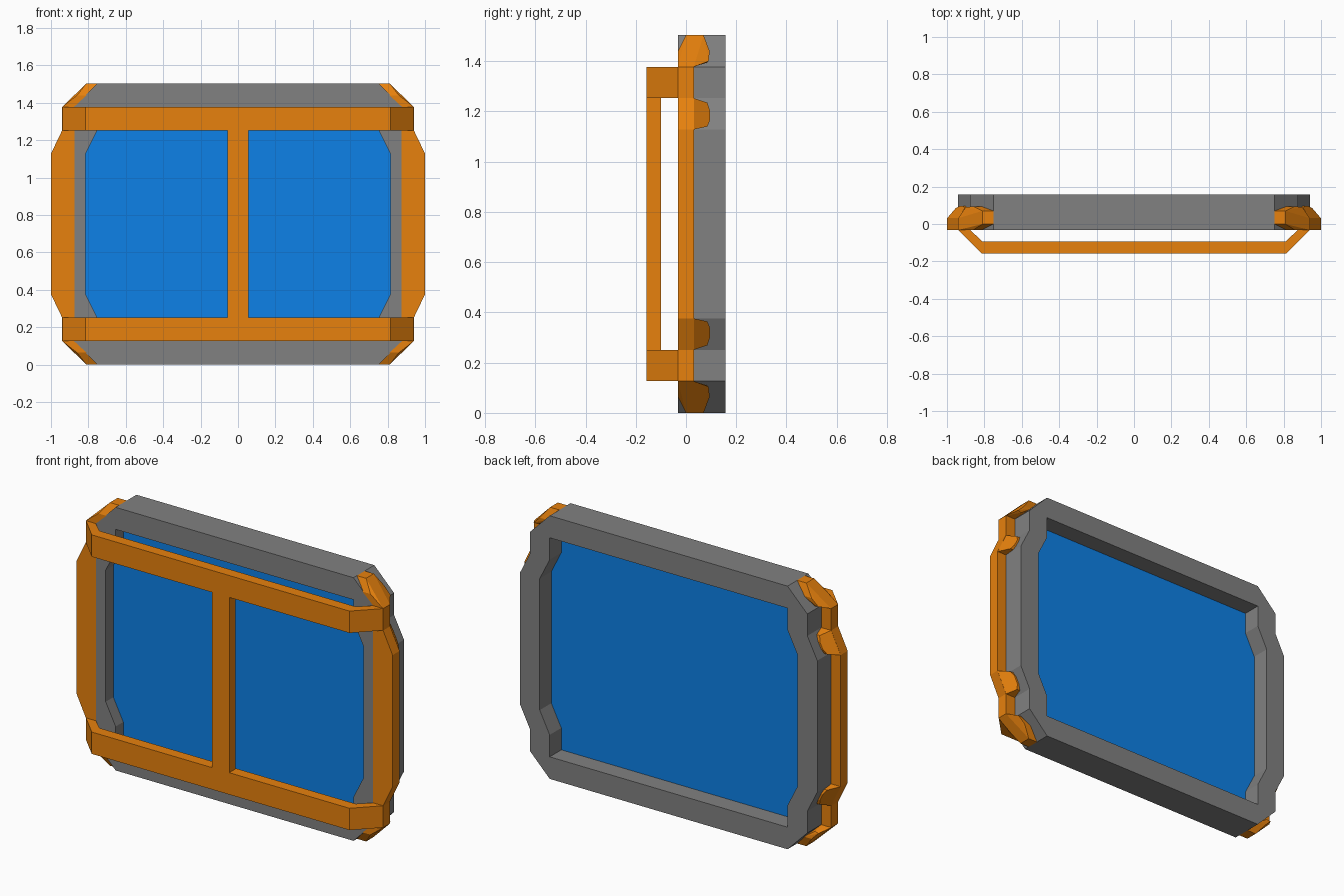
import bpy, bmesh

if "Cube" in bpy.data.objects:
    bpy.data.objects.remove(bpy.data.objects["Cube"])


def material(name, rgb):
    m = bpy.data.materials.new(name)
    m.diffuse_color = (*rgb, 1)
    m.use_nodes = True
    m.node_tree.nodes["Principled BSDF"].inputs["Base Color"].default_value = m.diffuse_color
    return m


ORANGE = material("orange", (0.8, 0.22, 0.004))
BLUE = material("blue", (0.004, 0.22, 0.8))
GREY = material("dark_grey", (0.22, 0.22, 0.22))


def finish(bm, name, mat):
    bmesh.ops.recalc_face_normals(bm, faces=bm.faces[:])
    mesh = bpy.data.meshes.new(name)
    bm.to_mesh(mesh)
    bm.free()
    ob = bpy.data.objects.new(name, mesh)
    bpy.context.collection.objects.link(ob)
    mesh.materials.append(mat)
    return ob


def prism(name, pts, axis, lo, hi, mat):
    """Extrude an outline along y (points are x,z) or z (points are x,y)."""
    at = (lambda p, t: (p[0], t, p[1])) if axis == 'y' else (lambda p, t: (p[0], p[1], t))
    bm = bmesh.new()
    f = bm.faces.new([bm.verts.new(at(p, lo)) for p in pts])
    r = bmesh.ops.extrude_face_region(bm, geom=[f], use_keep_orig=True)
    step = [b - a for a, b in zip(at((0, 0), lo), at((0, 0), hi))]
    bmesh.ops.translate(bm, vec=step, verts=[v for v in r['geom'] if isinstance(v, bmesh.types.BMVert)])
    return finish(bm, name, mat)


def hull(name, pts, mat):
    bm = bmesh.new()
    for p in pts:
        bm.verts.new(p)
    bmesh.ops.convex_hull(bm, input=bm.verts[:])
    bmesh.ops.delete(bm, geom=[v for v in bm.verts if not v.link_faces], context='VERTS')
    bmesh.ops.dissolve_limit(bm, angle_limit=0.05, verts=bm.verts[:], edges=bm.edges[:])
    return finish(bm, name, mat)


MID = 0.752  # half of the height
FRONT, BACK = -0.031, 0.157


def full_loop(quarter):
    """Mirror the upper right quarter of an outline into a closed loop."""
    right = quarter + [(x, 2 * MID - z) for x, z in reversed(quarter)]
    return right + [(-x, z) for x, z in reversed(right)]


# Frame ring
outer = full_loop([(0.752, 1.504), (0.877, 1.378), (0.877, 1.253), (0.94, 1.128)])
inner = full_loop([(0.752, 1.378), (0.752, 1.315), (0.752, 1.253), (0.815, 1.128)])
bm = bmesh.new()
loops = [[bm.verts.new((x, y, z)) for x, z in path]
         for path, y in ((outer, FRONT), (inner, FRONT), (inner, BACK), (outer, BACK))]
n = len(outer)
for a, b in zip(loops, loops[1:] + loops[:1]):
    for i in range(n):
        j = (i + 1) % n
        bm.faces.new((a[i], a[j], b[j], b[i]))
finish(bm, "frame", GREY)

# Glass panel
prism("glass_panel", inner, 'y', 0.038, 0.052, BLUE)

# Side guards, with clips on the slanted parts and at the corners
for s, side in ((1, "right"), (-1, "left")):
    upper = [(0.94, 1.378), (0.94, 1.253), (1.0, 1.128)]
    edge = upper + [(x, 2 * MID - z) for x, z in reversed(upper)]
    edge = [(0.875, 1.378)] + edge + [(0.875, 2 * MID - 1.378)]
    prism(side + "_guard", [(s * x, z) for x, z in edge], 'y', FRONT - 0.001, 0.031, ORANGE)
    for flip, level in ((False, "upper"), (True, "lower")):
        def place(pts):
            return [(s * x, y, 2 * MID - z if flip else z) for x, y, z in pts]
        clip = [(0.87, 0.03, 1.253), (0.935, 0.03, 1.128),
                (0.94, 0.03, 1.253), (1.0, 0.03, 1.128),
                (0.86, 0.085, 1.235), (0.90, 0.085, 1.14),
                (0.905, 0.085, 1.235), (0.953, 0.085, 1.14),
                (0.87, 0.095, 1.205), (0.89, 0.095, 1.165),
                (0.913, 0.095, 1.205), (0.933, 0.095, 1.165)]
        hull(f"{side}_{level}_clip", place(clip), ORANGE)
        corner = [(0.752, 0.0, 1.504), (0.752, 0.07, 1.504),
                  (0.81, 0.0, 1.504), (0.81, 0.07, 1.504),
                  (0.81, -0.032, 1.44), (0.81, 0.094, 1.44),
                  (0.86, -0.032, 1.44), (0.86, 0.094, 1.44),
                  (0.877, -0.032, 1.378), (0.877, 0.085, 1.395),
                  (0.94, -0.032, 1.378), (0.94, 0.031, 1.378),
                  (0.877, 0.031, 1.378), (0.90, 0.09, 1.40)]
        hull(f"{side}_{level}_corner_cap", place(corner), ORANGE)

# Front guard rails, bent back at both ends
rail = [(0.94, FRONT), (0.815, -0.157), (-0.815, -0.157), (-0.94, FRONT),
        (-0.877, FRONT), (-0.81, -0.094), (0.81, -0.094), (0.877, FRONT)]
for name, z in (("upper_rail", 1.253), ("lower_rail", 0.126)):
    prism(name, rail, 'z', z, z + 0.125, ORANGE)

# Centre post between the rails
post = [(-0.055, -0.157), (0.055, -0.157), (0.055, -0.1), (-0.055, -0.1)]
prism("centre_post", post, 'z', 0.251, 1.253, ORANGE)
